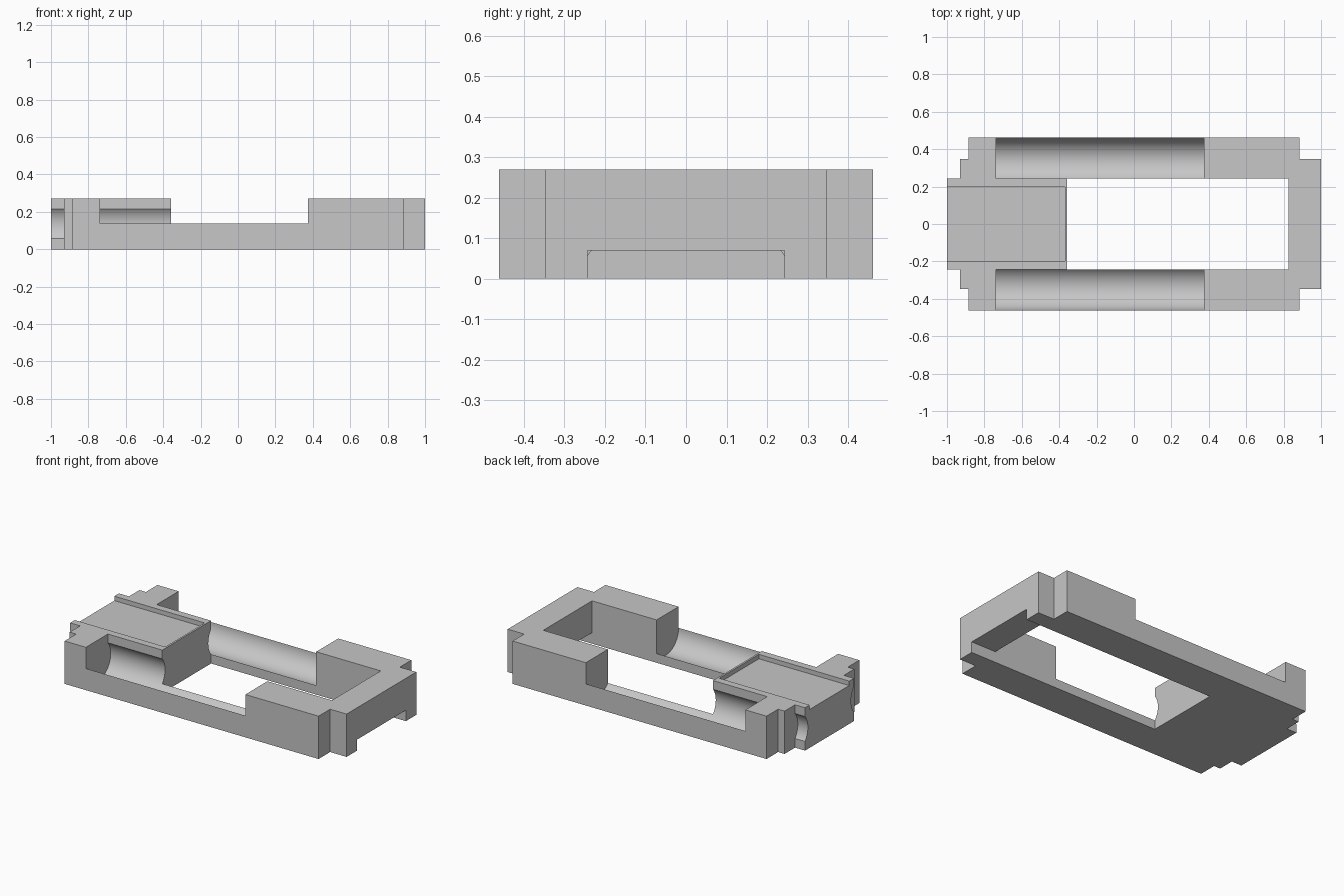
import bpy, bmesh, math

if "Cube" in bpy.data.objects:
    bpy.data.objects.remove(bpy.data.objects["Cube"])

HEIGHT = 0.27
INNER, OUTER, STEP = 0.243, 0.462, 0.347      # half widths
R, CY, CZ = 0.1236, 0.3384, 0.1365            # round channel

grey = bpy.data.materials.new("light grey")
grey.diffuse_color = (0.57, 0.57, 0.57, 1)
grey.use_nodes = True
grey.node_tree.nodes["Principled BSDF"].inputs["Base Color"].default_value = grey.diffuse_color


def prism(name, pts, to3d, vec):
    """Closed profile swept along a vector."""
    bm = bmesh.new()
    face = bm.faces.new([bm.verts.new(to3d(p)) for p in pts])
    new = bmesh.ops.extrude_face_region(bm, geom=[face])["geom"]
    bmesh.ops.translate(bm, vec=vec, verts=[v for v in new if isinstance(v, bmesh.types.BMVert)])
    bmesh.ops.recalc_face_normals(bm, faces=bm.faces[:])
    me = bpy.data.meshes.new(name)
    bm.to_mesh(me)
    bm.free()
    ob = bpy.data.objects.new(name, me)
    ob.data.materials.append(grey)
    bpy.context.collection.objects.link(ob)
    return ob


def box(name, x0, x1, half_y, z0, z1):
    pts = [(x0, -half_y), (x1, -half_y), (x1, half_y), (x0, half_y)]
    return prism(name, pts, lambda p: (p[0], p[1], z0), (0, 0, z1 - z0))


def along_x(name, pts, x0, x1, side):
    return prism(name, pts, lambda p: (x0, side * p[0], p[1]), (x1 - x0, 0, 0))


# Stepped frame outline
half = [(-1, INNER), (-0.93, INNER), (-0.93, STEP), (-0.885, STEP), (-0.885, OUTER),
        (0.885, OUTER), (0.885, STEP), (1, STEP)]
outline = half + [(x, -y) for x, y in reversed(half)]
frame = prism("frame", outline, lambda p: (p[0], p[1], 0), (0, 0, HEIGHT))

cutters = [
    box("central_opening", -0.358, 0.825, INNER, -0.1, 0.4),
    box("end_notch", 0.7, 1.1, INNER, -0.1, 0.069),
    box("top_recess", -1.1, -0.37, 0.197, HEIGHT - 0.028, 0.4),
]

# Channel profile: round trough, open upward and outward
a0 = math.acos((INNER - CY) / R)
N = 40
arc = [(CY + R * math.cos(a), CZ + R * math.sin(a))
       for a in (a0 + (2 * math.pi - a0) * i / N for i in range(N + 1))]
channel = [(0.6, 0.4), (INNER, 0.4)] + arc + [(0.6, CZ)]
circle = [(CY + R * math.cos(a), CZ + R * math.sin(a))
          for a in (2 * math.pi * i / 64 for i in range(64))]
for side in (-1, 1):
    cutters.append(along_x("side_channel", channel, -0.737, 0.375, side))
    cutters.append(along_x("end_groove", circle, -1.1, -0.93, side))

# Cut the frame and drop the cutters
bpy.context.view_layer.objects.active = frame
for c in cutters:
    c.hide_render = True
    mod = frame.modifiers.new(c.name, 'BOOLEAN')
    mod.operation = 'DIFFERENCE'
    mod.solver = 'EXACT'
    mod.object = c
    bpy.ops.object.modifier_apply(modifier=mod.name)
    bpy.data.objects.remove(c)

bpy.ops.object.select_all(action='DESELECT')
frame.select_set(True)
bpy.ops.object.shade_smooth_by_angle(angle=math.radians(25))
